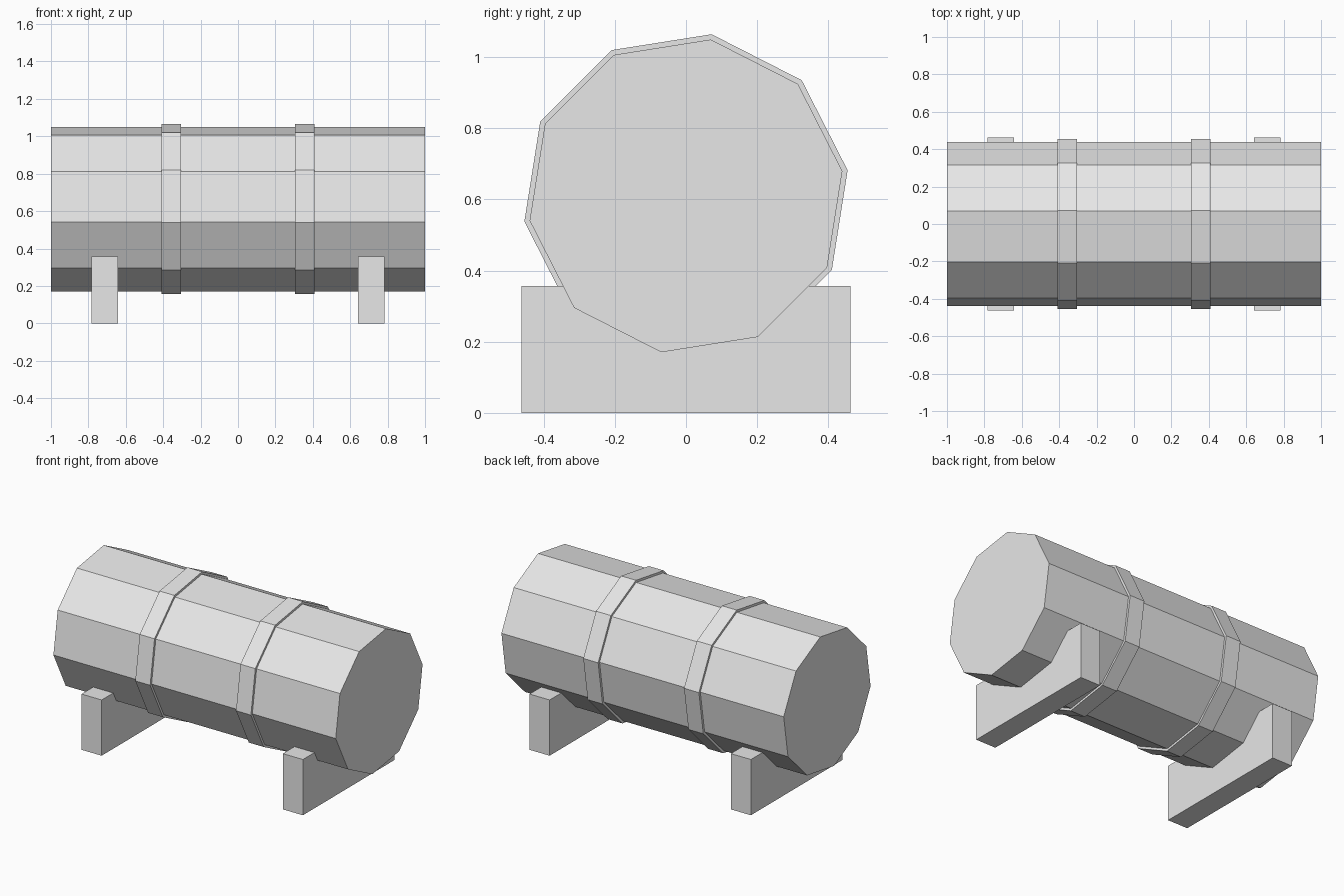
import bpy
from math import radians
from mathutils import Matrix

cube = bpy.data.objects.get("Cube")
if cube:
    bpy.data.objects.remove(cube, do_unlink=True)

AXIS_Z = 0.61   # height of the barrel axis
SIDES = 10

# Single light grey material
grey = bpy.data.materials.new("light_grey")
grey.use_nodes = True
colour = (0.8, 0.8, 0.8, 1)
grey.diffuse_color = colour
grey.node_tree.nodes["Principled BSDF"].inputs["Base Color"].default_value = colour


def finish(name):
    obj = bpy.context.object
    obj.name = name
    obj.data.name = name
    obj.data.materials.append(grey)
    return obj


def drum(name, x, radius, length):
    """Flat-sided cylinder lying along x, turned so a corner sits 9 degrees above +y."""
    bpy.ops.mesh.primitive_cylinder_add(vertices=SIDES, radius=radius, depth=length)
    obj = finish(name)
    # Cylinder corners start on local y; lay the axis along x, then roll
    lay = Matrix.Rotation(radians(90), 4, 'Y')
    roll = Matrix.Rotation(radians(9), 4, 'X')
    obj.data.transform(roll @ lay)
    obj.location = (x, 0, AXIS_Z)
    return obj


def block(name, x, size):
    bpy.ops.mesh.primitive_cube_add(size=1)
    obj = finish(name)
    obj.data.transform(Matrix.Diagonal((*size, 1)))
    obj.location = (x, 0, size[2] / 2)
    return obj


# Barrel body
drum("barrel", 0, 0.445, 2.0)

# Raised bands and support blocks at both ends
for side, sign in (("right", -1), ("left", 1)):
    drum(side + "_band", sign * 0.357, 0.46, 0.105)
    block(side + "_support", sign * 0.713, (0.142, 0.926, 0.357))
